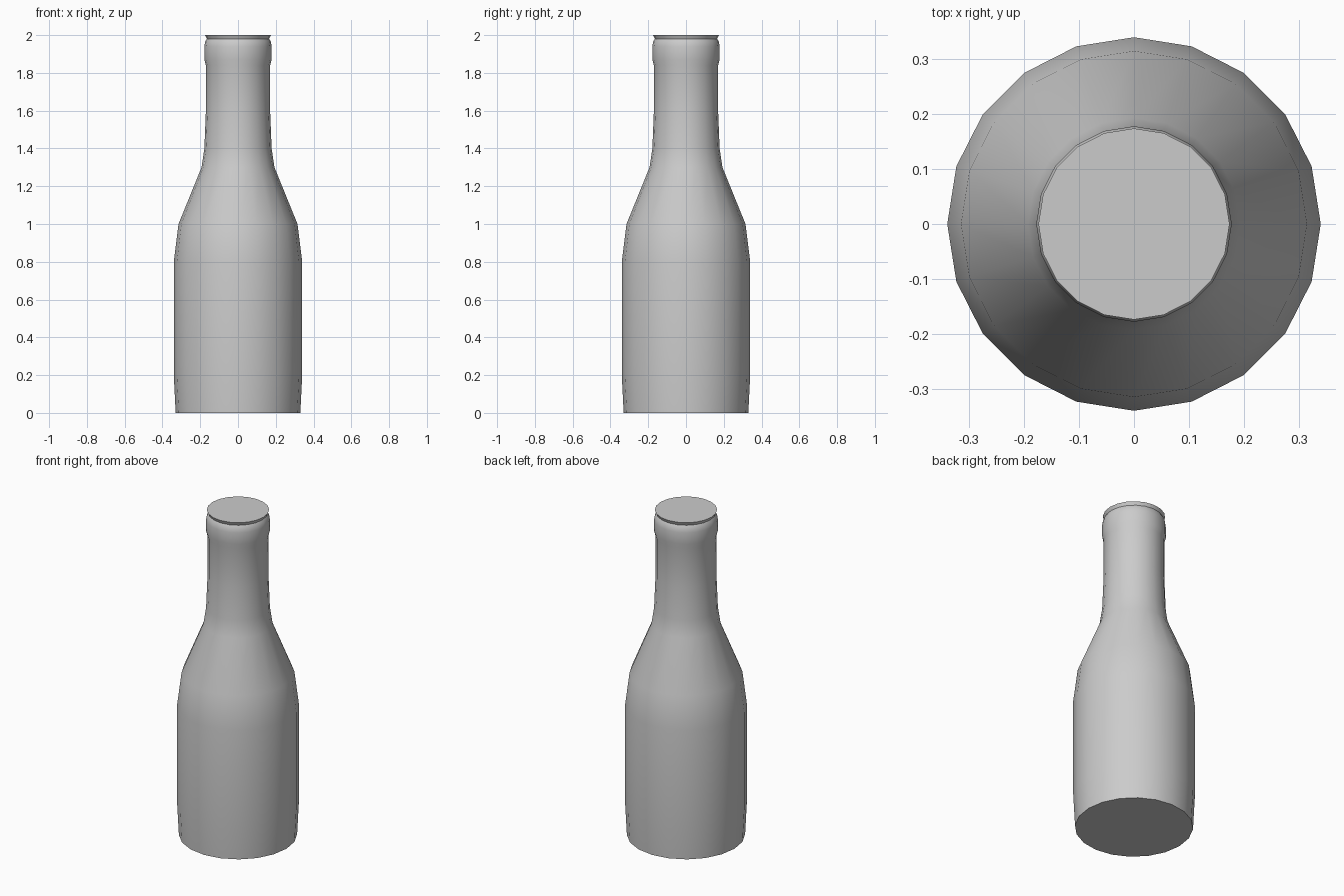
import bpy, bmesh, math

if "Cube" in bpy.data.objects:
    bpy.data.objects.remove(bpy.data.objects["Cube"])

SIDES = 20
# (radius, height) outline from base to mouth
PROFILE = [(0.33, 0.0), (0.34, 0.2), (0.34, 0.8), (0.315, 1.0),
           (0.193, 1.3), (0.178, 1.4), (0.17, 1.6), (0.17, 1.84),
           (0.178, 1.87), (0.178, 1.94), (0.174, 1.965),
           (0.165, 1.98), (0.174, 2.0)]

# bottle body: stacked rings closed by flat caps
bm = bmesh.new()
rings = []
for r, z in PROFILE:
    rings.append([bm.verts.new((r * math.cos(a), r * math.sin(a), z))
                  for a in (2 * math.pi * i / SIDES for i in range(SIDES))])
for low, high in zip(rings, rings[1:]):
    for i in range(SIDES):
        j = (i + 1) % SIDES
        bm.faces.new((low[i], low[j], high[j], high[i]))
bm.faces.new(rings[0][::-1])
bm.faces.new(rings[-1])

mesh = bpy.data.meshes.new("bottle")
bm.to_mesh(mesh)
bm.free()
bottle = bpy.data.objects.new("bottle", mesh)
bpy.context.collection.objects.link(bottle)

# smooth sides, crisp rims
bpy.context.view_layer.objects.active = bottle
bottle.select_set(True)
bpy.ops.object.shade_smooth_by_angle(angle=math.radians(45))
